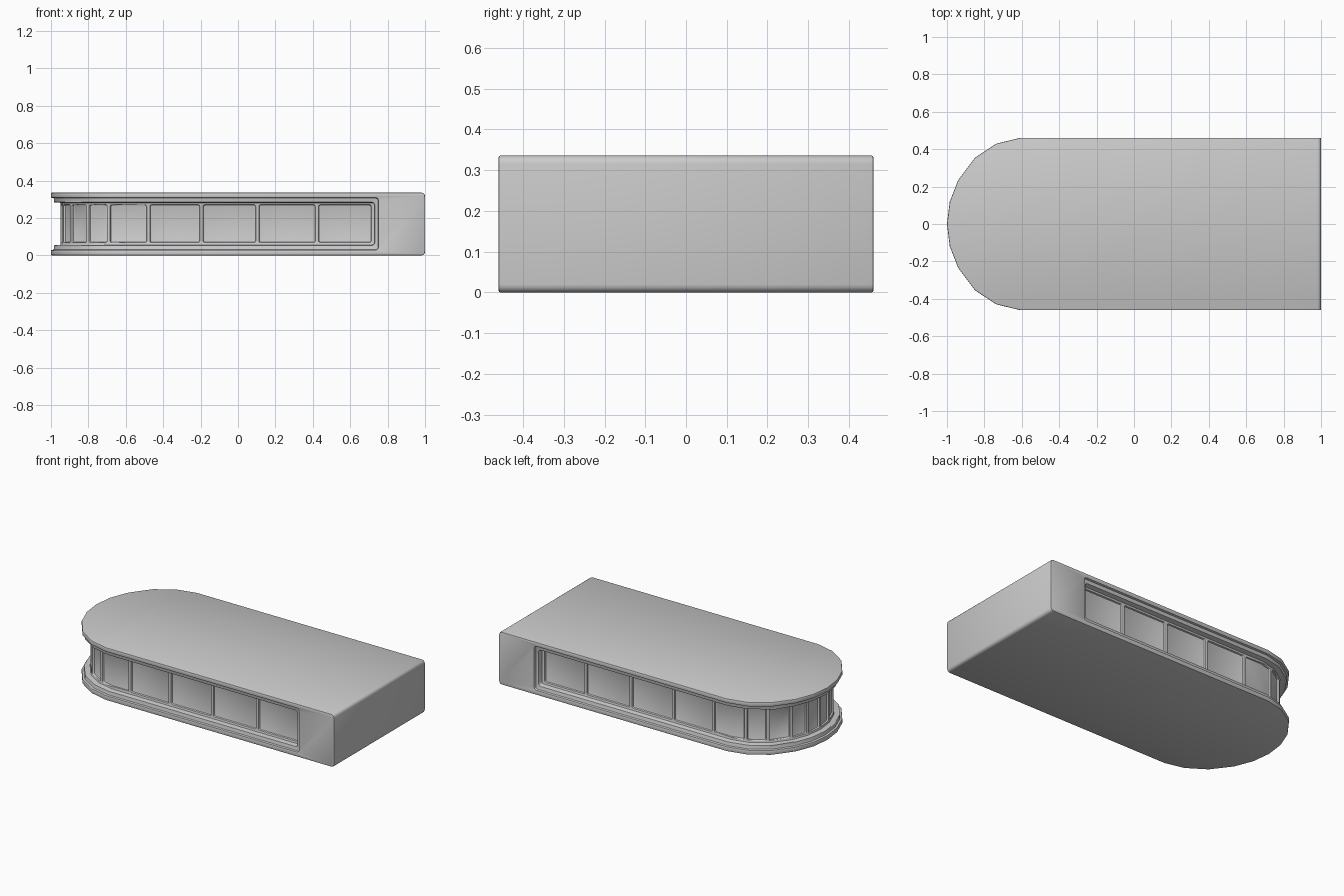
import bpy
import bmesh
import math
from mathutils import Vector

cube = bpy.data.objects.get("Cube")
if cube:
    bpy.data.objects.remove(cube)

HEIGHT = 0.336
HALF = [(1, -0.46), (-0.61, -0.46), (-0.735, -0.43), (-0.85, -0.355),
        (-0.94, -0.235), (-0.985, -0.12)]
PATH = [Vector(p) for p in HALF + [(-1, 0)] + [(x, -y) for x, y in reversed(HALF)]]
LAST = len(PATH) - 1


def inset_path(d):
    """Mitred offset of the plan outline; positive d moves inwards."""
    out = []
    for i, p in enumerate(PATH):
        normals = []
        for a, b in ((i - 1, i), (i, i + 1)):
            if a >= 0 and b <= LAST:
                e = (PATH[b] - PATH[a]).normalized()
                normals.append(Vector((e.y, -e.x)))
        n = sum(normals, Vector((0, 0))).normalized()
        out.append(p + n * d / n.dot(normals[0]))
    return out


def at(path, t):
    i = min(int(t), LAST - 1)
    return path[i].lerp(path[i + 1], t - i)


def t_of(x):
    """Path parameter for a position on the straight front side."""
    return (1 - x) / (PATH[0].x - PATH[1].x)


def add_band(bm, t0, t1, d0, d1, z0, z1, radius):
    """Solid strip following the outline, with rounded end corners."""
    ts = [t0] + [i for i in range(LAST + 1) if t0 + 0.01 < i < t1 - 0.01] + [t1]
    outer, inner = inset_path(d0), inset_path(d1)
    rings = []
    for t in ts:
        a, b = at(outer, t), at(inner, t)
        rings.append([bm.verts.new((p.x, p.y, z))
                      for p, z in ((a, z0), (b, z0), (b, z1), (a, z1))])
    for r, s in zip(rings, rings[1:]):
        for k in range(4):
            m = (k + 1) % 4
            bm.faces.new((r[k], r[m], s[m], s[k]))
    bm.faces.new(rings[0])
    bm.faces.new(rings[-1][::-1])
    ends = [bm.edges.get((r[i], r[j])) for r in (rings[0], rings[-1])
            for i, j in ((0, 1), (2, 3))]
    bmesh.ops.bevel(bm, geom=ends, offset=radius, segments=3, profile=0.5,
                    affect='EDGES')


def make_object(name, bm):
    bmesh.ops.recalc_face_normals(bm, faces=bm.faces[:])
    mesh = bpy.data.meshes.new(name)
    bm.to_mesh(mesh)
    bm.free()
    ob = bpy.data.objects.new(name, mesh)
    bpy.context.collection.objects.link(ob)
    return ob


# Main body: round nose, square rear with softened top and bottom edges
bm = bmesh.new()
floor = bm.faces.new([bm.verts.new((p.x, p.y, 0)) for p in PATH])
up = bmesh.ops.extrude_face_region(bm, geom=[floor])["geom"]
bmesh.ops.translate(bm, vec=(0, 0, HEIGHT),
                    verts=[g for g in up if isinstance(g, bmesh.types.BMVert)])
rear = [e for e in bm.edges
        if all(v.co.x > 0.99 for v in e.verts)
        and abs(e.verts[0].co.y - e.verts[1].co.y) > 0.5]
bmesh.ops.bevel(bm, geom=rear, offset=0.02, segments=4, profile=0.5, affect='EDGES')
body = make_object("building_body", bm)

# Two stepped recesses that wrap around the nose
cutters = []
for name, x, depth, z0, z1 in (("outer_recess", 0.75, 0.015, 0.03, 0.308),
                               ("window_recess", 0.73, 0.05, 0.055, 0.283)):
    bm = bmesh.new()
    add_band(bm, t_of(x), LAST - t_of(x), -0.1, depth, z0, z1, 0.015)
    cutters.append(make_object(name, bm))

# Window panes sunk between mullions
marks = [t_of(x) for x in (0.72, 0.42, 0.10, -0.20, -0.485)] + [1.8, 2.9, 4, 5]
marks = marks + [LAST / 2] + [LAST - t for t in reversed(marks)]


def half_mullion(t):
    straight = t < 1 or t > LAST - 1
    return 0.01 / (1.61 if straight else 0.118)


bm = bmesh.new()
for a, b in zip(marks, marks[1:]):
    add_band(bm, a + half_mullion(a), b - half_mullion(b), 0.03, 0.062,
             0.07, 0.27, 0.008)
cutters.append(make_object("window_panes", bm))

# Carve the recesses, soften the rims and clean up
bpy.context.view_layer.objects.active = body
body.select_set(True)
for cutter in cutters:
    cutter.hide_render = True
    mod = body.modifiers.new(cutter.name, 'BOOLEAN')
    mod.operation = 'DIFFERENCE'
    mod.solver = 'EXACT'
    mod.object = cutter
    bpy.ops.object.modifier_apply(modifier=mod.name)
    bpy.data.objects.remove(cutter)

soft = body.modifiers.new("soft_rims", 'BEVEL')
soft.width = 0.005
soft.segments = 2
soft.limit_method = 'ANGLE'
soft.angle_limit = math.radians(50)
soft.use_clamp_overlap = False
bpy.ops.object.modifier_apply(modifier=soft.name)
bpy.ops.object.shade_smooth_by_angle(angle=math.radians(30))
